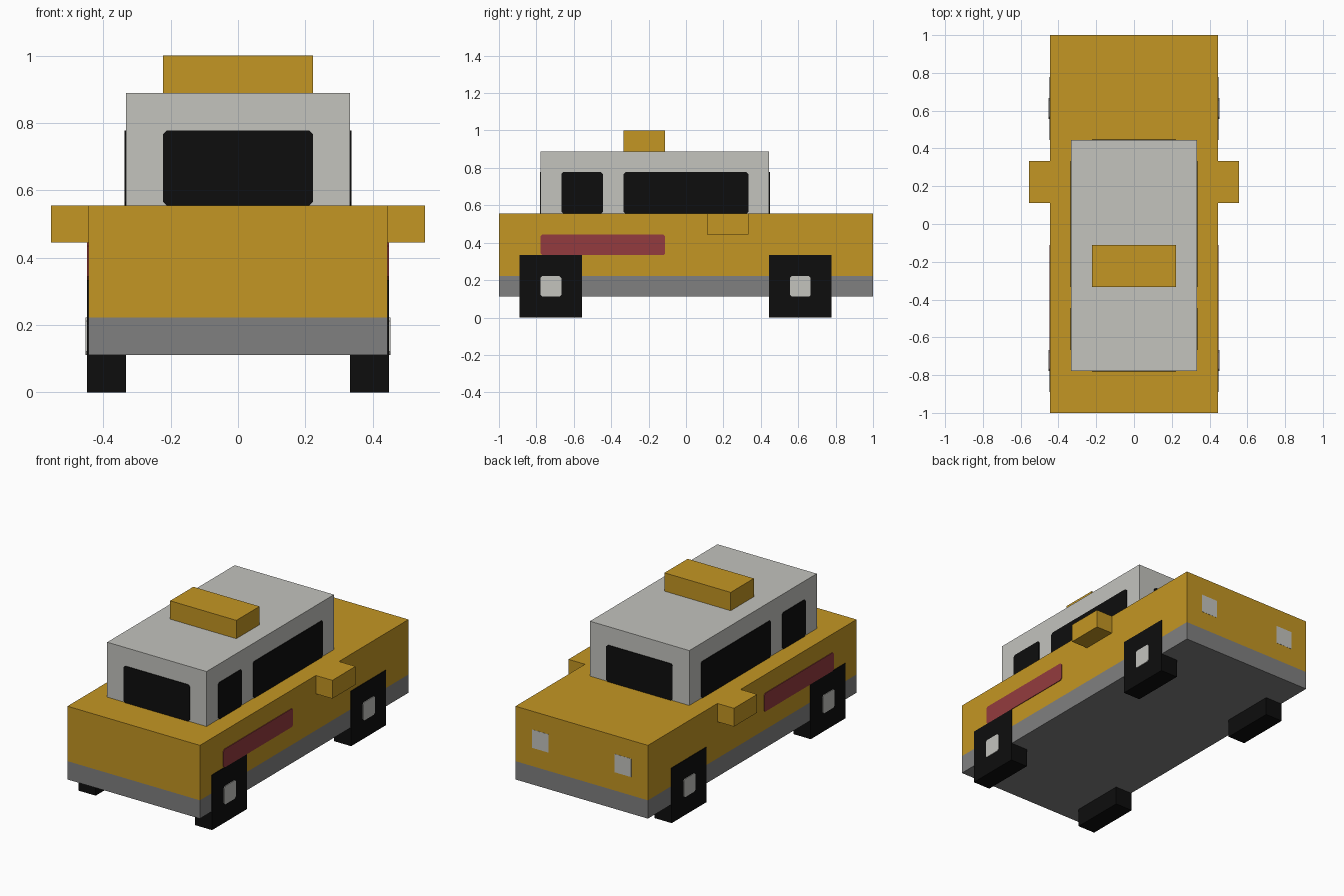
import bpy
import bmesh
from mathutils import Vector

cube = bpy.data.objects.get("Cube")
if cube:
    bpy.data.objects.remove(cube, do_unlink=True)

U = 1 / 9        # model grid step
PLATE = 0.004    # thickness of painted details


def material(name, rgb):
    lin = [((c / 255 + 0.055) / 1.055) ** 2.4 if c > 10 else c / 255 / 12.92 for c in rgb]
    mat = bpy.data.materials.new(name)
    mat.use_nodes = True
    mat.diffuse_color = (*lin, 1)
    bsdf = mat.node_tree.nodes["Principled BSDF"]
    bsdf.inputs["Base Color"].default_value = (*lin, 1)
    bsdf.inputs["Roughness"].default_value = 0.8
    return mat


YELLOW = material("taxi yellow", (196, 150, 35))
WHITE = material("off white", (195, 195, 190))
GREY = material("bumper grey", (128, 128, 128))
BLACK = material("black", (13, 13, 13))
RED = material("stripe red", (148, 59, 62))


def box(name, lo, hi, mats, bevel_axis=None, edit=None):
    """Box between two corners; optionally clips the corners around one axis."""
    lo, hi = Vector(lo), Vector(hi)
    bm = bmesh.new()
    bmesh.ops.create_cube(bm, size=1)
    for v in bm.verts:
        v.co = (lo + hi) / 2 + v.co * (hi - lo)
    if bevel_axis is not None:
        edges = [e for e in bm.edges
                 if abs((e.verts[0].co - e.verts[1].co).normalized()[bevel_axis]) > 0.9]
        bmesh.ops.bevel(bm, geom=edges, offset=0.01, segments=1, affect='EDGES')
    if edit:
        edit(bm)
    bmesh.ops.recalc_face_normals(bm, faces=bm.faces)
    mesh = bpy.data.meshes.new(name)
    bm.to_mesh(mesh)
    bm.free()
    for m in mats:
        mesh.materials.append(m)
    obj = bpy.data.objects.new(name, mesh)
    bpy.context.collection.objects.link(obj)
    return obj


def side_box(name, x, y, z, mat, bevel=True):
    """Left and right copies; x, y, z are (min, max) on the left side."""
    for side, s in (("left", 1), ("right", -1)):
        xs = sorted((s * x[0], s * x[1]))
        box(f"{name}_{side}", (xs[0], y[0], z[0]), (xs[1], y[1], z[1]), [mat],
            0 if bevel else None)


def grid(a, b):
    return a * U, b * U


# Body with a grey lower band
def lower_band(bm):
    bmesh.ops.bisect_plane(bm, geom=bm.verts[:] + bm.edges[:] + bm.faces[:],
                           plane_co=(0, 0, 2 * U), plane_no=(0, 0, 1))
    for f in bm.faces:
        f.material_index = 1 if f.calc_center_median().z < 2 * U else 0


box("body", (-4 * U, -1, U), (4 * U, 1, 5 * U), [YELLOW, GREY], edit=lower_band)

# Cabin and roof sign
box("cabin", (-3 * U, -7 * U, 5 * U), (3 * U, 4 * U, 8 * U), [WHITE])
box("roof_sign", (-2 * U, -3 * U, 8 * U), (2 * U, -U, 1), [YELLOW])

# Wing mirrors
side_box("wing_mirror", grid(4, 5), grid(1, 3), grid(4, 5), YELLOW, bevel=False)

# Wheels with hubs
for end, y in (("front", -8), ("rear", 4)):
    side_box(f"{end}_wheel", (3 * U, 4 * U + PLATE), grid(y, y + 3), grid(0, 3), BLACK, bevel=False)
    side_box(f"{end}_hub", (4 * U, 4 * U + 2 * PLATE), grid(y + 1, y + 2), grid(1, 2), WHITE)

# Side windows and stripes
cabin_side = (3 * U - PLATE, 3 * U + PLATE)
side_box("small_side_window", cabin_side, grid(-6, -4), grid(5, 7), BLACK)
side_box("long_side_window", cabin_side, grid(-3, 3), grid(5, 7), BLACK)
side_box("side_stripe", (4 * U - PLATE, 4 * U + PLATE), grid(-7, -1), grid(3, 4), RED)

# End windows
for name, y in (("front_window", -7 * U), ("rear_window", 4 * U)):
    box(name, (-2 * U, y - PLATE, 5 * U), (2 * U, y + PLATE, 7 * U), [BLACK], 1)

# Lamps on the rear end
side_box("lamp", grid(2, 3), (1 - PLATE, 1 + PLATE / 4), grid(3, 4), WHITE, bevel=False)
